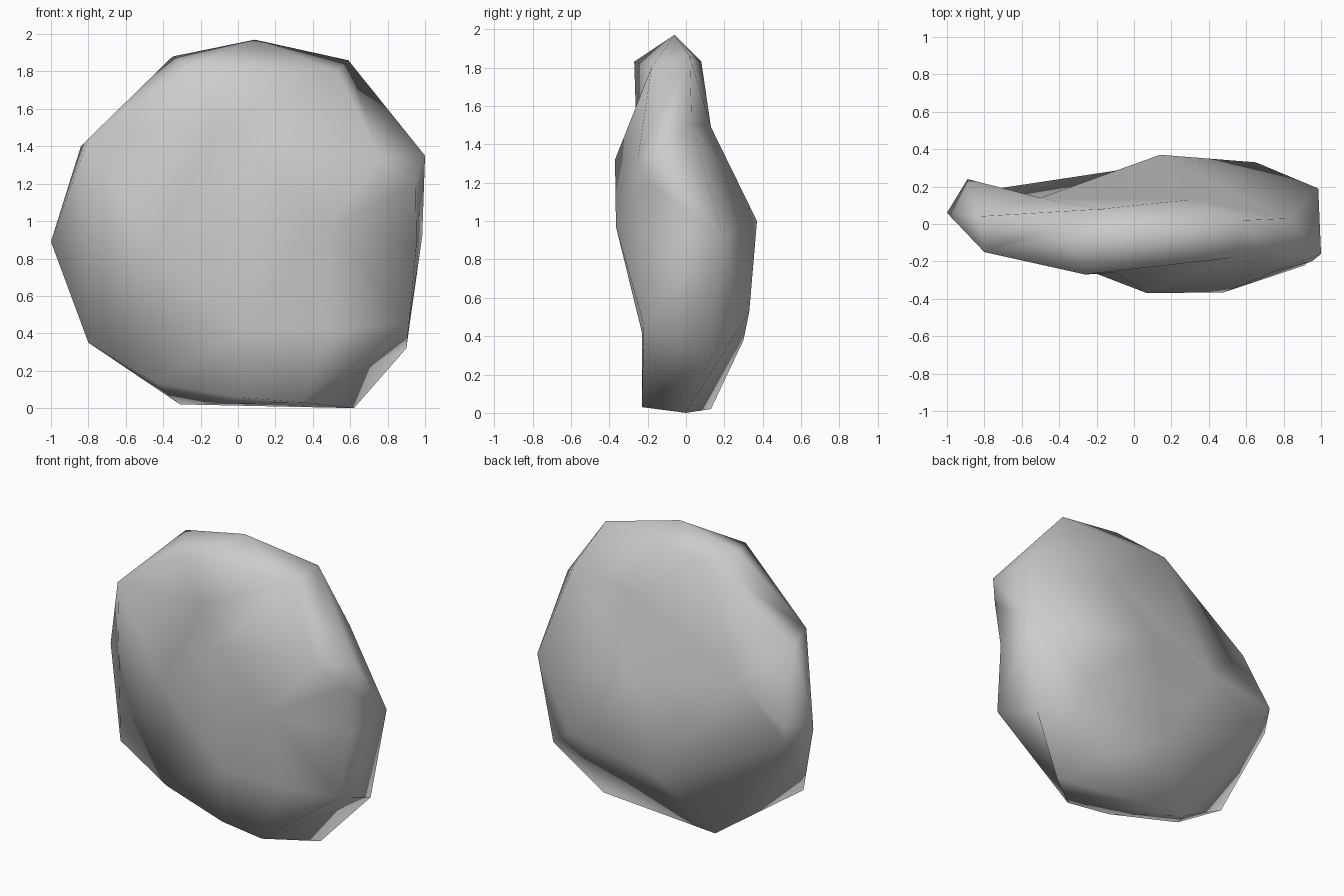
import bpy, bmesh
from mathutils import Vector
from mathutils.geometry import delaunay_2d_cdt

if "Cube" in bpy.data.objects:
    bpy.data.objects.remove(bpy.data.objects["Cube"])

# Outer rim of the flat boulder, clockwise from the top
RIM = {"top": (0.09, -0.06, 1.97), "top_r": (0.59, 0.02, 1.86), "right_hi": (1.0, -0.16, 1.35),
       "right": (0.985, 0.19, 0.92), "right_lo": (0.90, 0.14, 0.32), "foot_r": (0.62, 0.0, 0.0),
       "foot_l": (-0.31, 0.13, 0.02), "left_lo": (-0.80, -0.12, 0.35), "left": (-1.0, 0.06, 0.89),
       "left_hi": (-0.84, 0.04, 1.40), "shoulder": (-0.80, -0.15, 1.44), "top_l": (-0.35, -0.06, 1.88)}
# Knuckles of the front and back sides
FRONT = {"brow_l": (-0.26, -0.27, 1.83), "brow_r": (0.53, -0.18, 1.80), "notch": (0.76, -0.25, 1.33),
         "cheek": (0.95, -0.20, 1.20), "dent": (0.955, -0.14, 0.88), "hip": (0.915, -0.22, 0.46),
         "toe_r": (0.34, -0.23, 0.03), "toe": (0.03, -0.21, 0.055), "toe_l": (-0.45, -0.12, 0.135),
         "belly": (0.07, -0.37, 1.32), "belly_r": (0.48, -0.365, 0.97), "brow_dip": (-0.10, -0.26, 1.52),
         "flank": (-0.45, -0.17, 0.85), "shin": (0.05, -0.225, 0.42), "shin_r": (0.50, -0.23, 0.42)}
BACK = {"hump": (0.14, 0.37, 1.0), "ridge_r": (0.65, 0.33, 0.53), "ridge_l": (0.0, 0.30, 0.38),
        "slope": (0.30, 0.13, 1.49), "crown": (-0.18, 0.08, 1.83), "corner": (0.82, 0.03, 1.51),
        "valley": (-0.50, 0.14, 1.10), "wing": (-0.89, 0.24, 0.95), "wing_lo": (-0.86, 0.17, 0.80)}
# Creases that must run along an edge
FRONT_CREASES = [("brow_l", "brow_r"), ("toe_r", "hip"), ("belly_r", "notch"), ("notch", "cheek"),
                 ("belly", "belly_r"), ("shoulder", "left_lo"), ("brow_r", "belly"),
                 ("toe", "toe_r"), ("toe", "toe_l"), ("toe_l", "left_lo"), ("brow_l", "shoulder"),
                 ("brow_l", "brow_dip"), ("brow_dip", "brow_r"), ("brow_dip", "belly"),
                 ("belly", "flank"), ("shin", "shin_r"), ("shin_r", "hip"), ("belly_r", "hip")]
BACK_CREASES = [("ridge_l", "ridge_r"), ("ridge_r", "right_lo"), ("ridge_r", "foot_r"),
                ("ridge_l", "foot_r"), ("ridge_l", "foot_l"), ("hump", "right"), ("crown", "top_r"),
                ("crown", "left_hi"), ("wing", "valley"), ("valley", "hump"), ("corner", "top_r"),
                ("corner", "right_hi"), ("crown", "valley"), ("wing_lo", "foot_l"),
                ("wing_lo", "wing"), ("wing_lo", "left")]

stone = bpy.data.materials.new("grey stone")
stone.diffuse_color = (0.6, 0.6, 0.6, 1)
stone.use_nodes = True
stone.node_tree.nodes["Principled BSDF"].inputs["Base Color"].default_value = stone.diffuse_color

bm = bmesh.new()
rim = {k: bm.verts.new(p) for k, p in RIM.items()}
n = len(rim)


def add_shell(points, creases):
    """Triangulate one side of the boulder inside the shared rim."""
    named = {**rim, **{k: bm.verts.new(p) for k, p in points.items()}}
    names, verts = list(named), list(named.values())
    flat = [Vector((v.co.x, v.co.z)) for v in verts]
    edges = [(i, (i + 1) % n) for i in range(n)]
    edges += [(names.index(a), names.index(b)) for a, b in creases]
    result = delaunay_2d_cdt(flat, edges, [], 1, 1e-5)
    for tri in result[2]:
        bm.faces.new([verts[result[3][i][0]] for i in tri])


add_shell(FRONT, FRONT_CREASES)
add_shell(BACK, BACK_CREASES)
bmesh.ops.recalc_face_normals(bm, faces=bm.faces)
for f in bm.faces:
    f.smooth = True

mesh = bpy.data.meshes.new("boulder")
bm.to_mesh(mesh)
bm.free()
mesh.materials.append(stone)
boulder = bpy.data.objects.new("boulder", mesh)
bpy.context.collection.objects.link(boulder)
